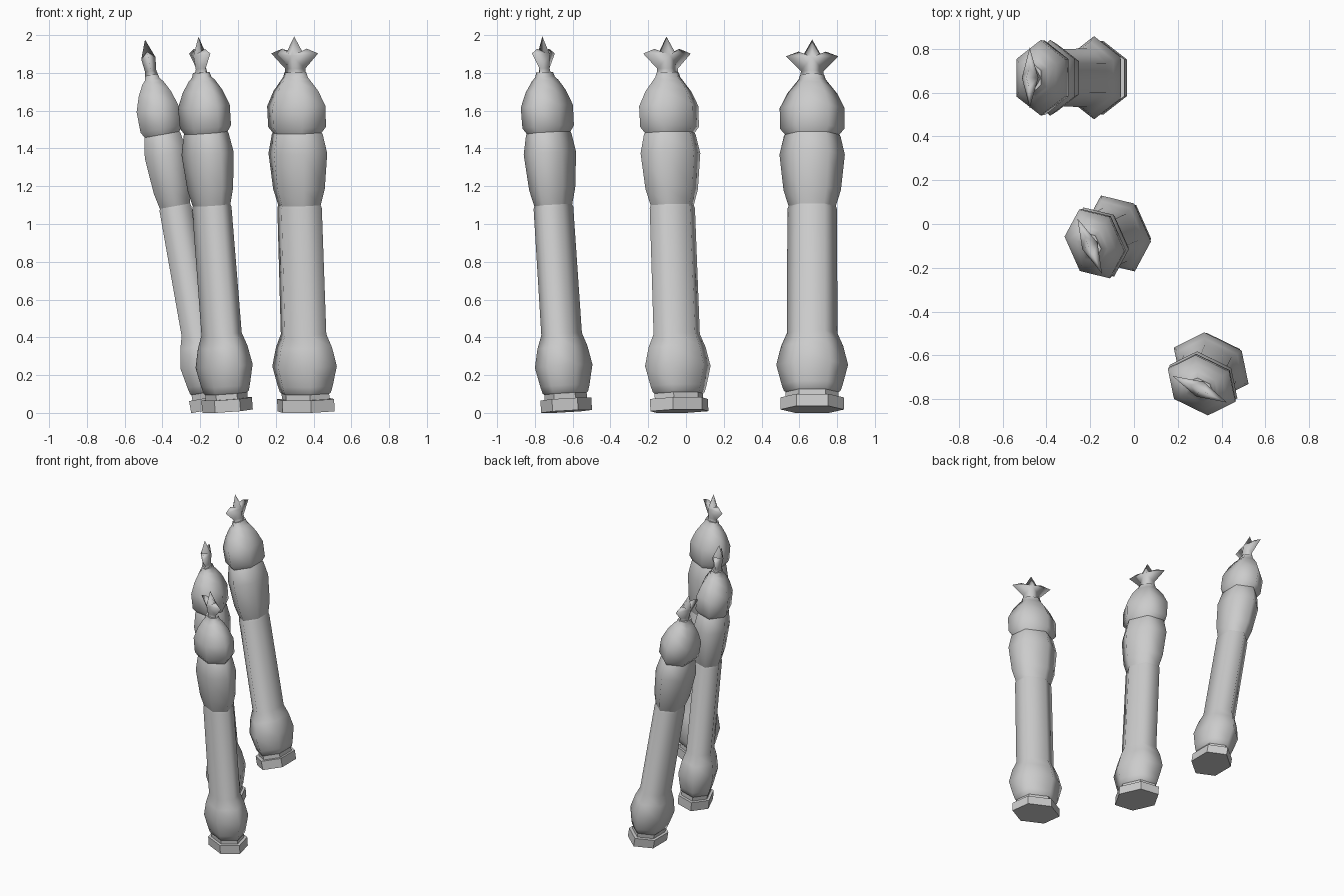
import bpy
import bmesh
import math
from mathutils import Matrix

cube = bpy.data.objects.get("Cube")
if cube:
    bpy.data.objects.remove(cube, do_unlink=True)

grey = bpy.data.materials.new("stone_grey")
grey.use_nodes = True
grey.diffuse_color = (0.6, 0.6, 0.6, 1)
grey.node_tree.nodes["Principled BSDF"].inputs["Base Color"].default_value = (0.6, 0.6, 0.6, 1)

FLATTEN = 0.65  # depth of a section relative to its width


def finish(name, bm, place, smooth):
    bmesh.ops.recalc_face_normals(bm, faces=bm.faces)
    for face in bm.faces:
        face.smooth = smooth and len(face.verts) < 6
    mesh = bpy.data.meshes.new(name)
    bm.to_mesh(mesh)
    bm.free()
    mesh.materials.append(grey)
    obj = bpy.data.objects.new(name, mesh)
    obj.matrix_world = place
    bpy.context.collection.objects.link(obj)


def loft(name, profile, place, smooth=True):
    """Skin flattened hexagons given as (height, half width, half depth)."""
    bm = bmesh.new()
    rings = []
    for z, w, d in profile:
        outline = [(0, w), (d, w / 2), (d, -w / 2), (0, -w), (-d, -w / 2), (-d, w / 2)]
        rings.append([bm.verts.new((x, y, z)) for x, y in outline])
    for low, high in zip(rings, rings[1:]):
        for i in range(6):
            j = (i + 1) % 6
            bm.faces.new((low[i], low[j], high[j], high[i]))
    bm.faces.new(rings[0])
    bm.faces.new(rings[-1])
    finish(name, bm, place, smooth)


def crown(name, place):
    """Three-pointed finial, thick in the middle and sharp at the rim."""
    half = [(0.062, 1.79), (0.06, 1.82), (0.138, 1.9), (0.072, 1.925), (0.045, 1.91)]
    rim = half + [(0, 1.99)] + [(-y, z) for y, z in reversed(half)]
    bm = bmesh.new()
    edge = [bm.verts.new((0, y, z)) for y, z in rim]
    for side in (-1, 1):
        spine = [bm.verts.new((side * d, 0, z))
                 for d, z in ((0.036, 1.79), (0.03, 1.82), (0.038, 1.89))]
        n = len(edge) - 1
        for a, b in ((0, 1), (n, n - 1)):
            bm.faces.new((edge[a], edge[b], spine[1], spine[0]))
        for a, b in ((1, 2), (n - 1, n - 2)):
            bm.faces.new((edge[a], edge[b], spine[2], spine[1]))
        for a, b in zip(edge[2:n - 2], edge[3:n - 1]):
            bm.faces.new((a, b, spine[2]))
    finish(name, bm, place, True)


def section(*points):
    return [(z, w, w * FLATTEN) for z, w in points]


plinth = section((0, 0.168), (0.065, 0.168))
collar = section((0.06, 0.14), (0.1, 0.14))
shaft = section((0.088, 0.13), (0.1, 0.15), (0.135, 0.162), (0.24, 0.19), (0.34, 0.165),
                (0.41, 0.134), (1.08, 0.131), (1.13, 0.11))
lower_bulb = section((1.07, 0.118), (1.1, 0.127), (1.18, 0.152), (1.37, 0.173),
                     (1.47, 0.15), (1.53, 0.11))
upper_bulb = section((1.45, 0.12), (1.51, 0.17), (1.62, 0.172), (1.7, 0.132),
                     (1.755, 0.088)) + [(1.775, 0.072, 0.04), (1.8, 0.064, 0.034)]

# Position, heading and lean of each pillar
pillars = {
    "back": ((-0.14, 0.668, 0.018), 180, 0.178),
    "middle": ((-0.055, -0.035, 0.009), 204, 0.085),
    "front": ((0.36, -0.632, 0.008), 244, 0.072),
}
for label, (spot, heading, lean) in pillars.items():
    place = (Matrix.Translation(spot) @ Matrix.Rotation(math.radians(heading), 4, "Z")
             @ Matrix.Rotation(lean, 4, "Y"))
    loft(label + "_plinth", plinth, place, smooth=False)
    loft(label + "_collar", collar, place, smooth=False)
    loft(label + "_shaft", shaft, place)
    loft(label + "_lower_bulb", lower_bulb, place)
    loft(label + "_upper_bulb", upper_bulb, place)
    crown(label + "_crown", place)
